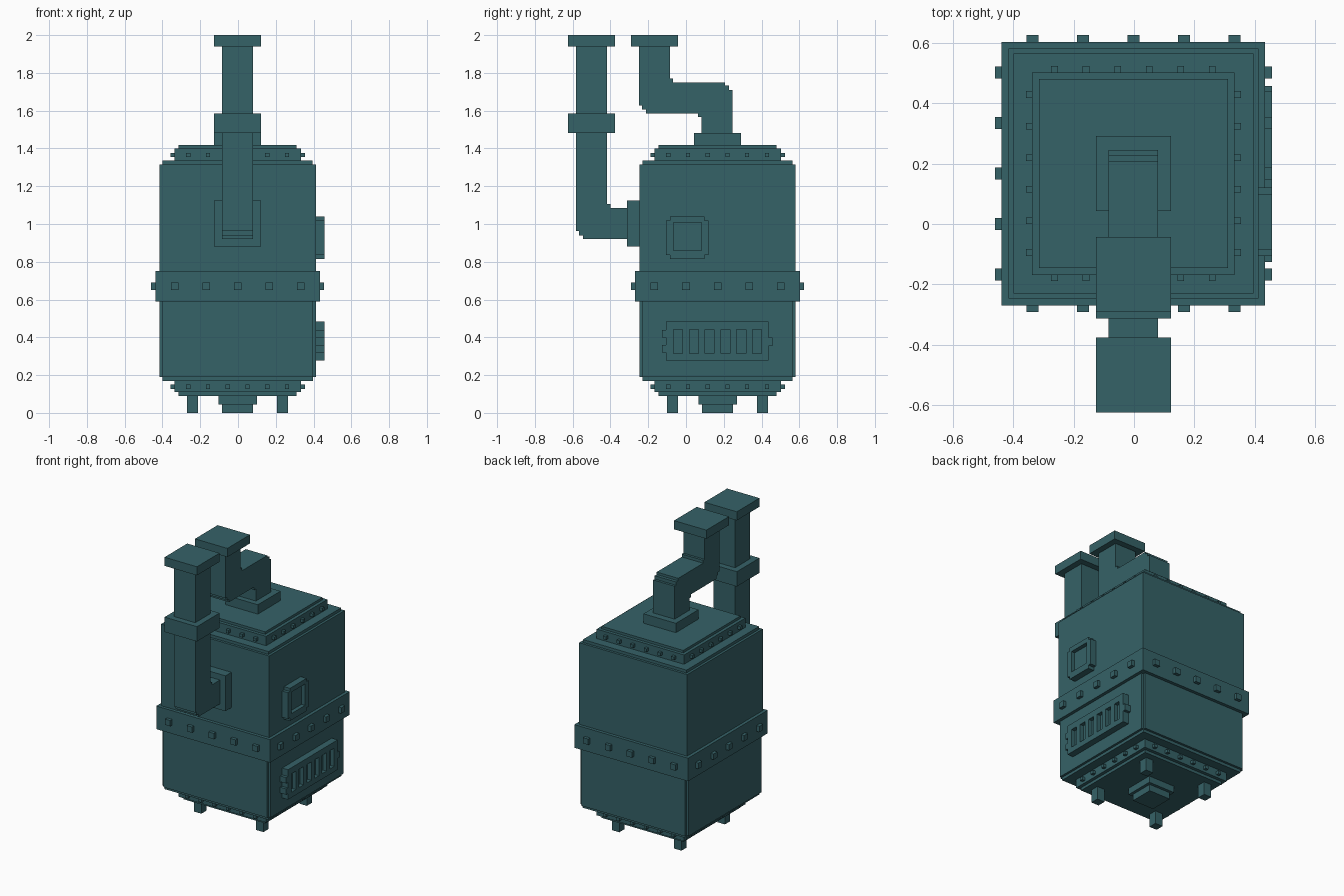
import bpy, bmesh
from mathutils import Vector

if "Cube" in bpy.data.objects:
    bpy.data.objects.remove(bpy.data.objects["Cube"])

CX, CY = -0.002, 0.167          # centre of the boiler body

teal = bpy.data.materials.new("dark teal metal")
teal.diffuse_color = (0.036, 0.122, 0.137, 1)
teal.use_nodes = True
teal.node_tree.nodes["Principled BSDF"].inputs["Base Color"].default_value = teal.diffuse_color


def prism(bm, outline, axis, lo, hi):
    """Extrude a 2D outline along an axis (x: outline is y,z; z: outline is x,y)."""
    def point(p, d):
        return Vector((d, p[0], p[1])) if axis == "x" else Vector((p[0], p[1], d))
    a = [bm.verts.new(point(p, lo)) for p in outline]
    b = [bm.verts.new(point(p, hi)) for p in outline]
    bm.faces.new(a[::-1])
    bm.faces.new(b)
    for i in range(len(a)):
        j = (i + 1) % len(a)
        bm.faces.new((a[i], a[j], b[j], b[i]))


def rect(x0, x1, y0, y1):
    return [(x0, y0), (x1, y0), (x1, y1), (x0, y1)]


def square(cx, cy, h):
    return rect(cx - h, cx + h, cy - h, cy + h)


def notched(cx, cy, h, n):
    """Square with a small square notch cut out of each corner."""
    i = h - n
    pts = [(-i, -h), (i, -h), (i, -i), (h, -i), (h, i), (i, i),
           (i, h), (-i, h), (-i, i), (-h, i), (-h, -i), (-i, -i)]
    return [(cx + x, cy + y) for x, y in pts]


def make(name, parts):
    bm = bmesh.new()
    for p in parts:
        prism(bm, *p)
    bmesh.ops.recalc_face_normals(bm, faces=bm.faces)
    me = bpy.data.meshes.new(name)
    bm.to_mesh(me)
    bm.free()
    me.materials.append(teal)
    ob = bpy.data.objects.new(name, me)
    bpy.context.collection.objects.link(ob)
    return ob


def stack(name, levels):
    """Square tower whose half width changes in flat ledges: (half, z) pairs."""
    bm = bmesh.new()
    rings = [[bm.verts.new((x, y, z)) for x, y in square(CX, CY, h)] for h, z in levels]
    bm.faces.new(rings[0][::-1])
    bm.faces.new(rings[-1])
    for a, b in zip(rings, rings[1:]):
        for i in range(4):
            j = (i + 1) % 4
            bm.faces.new((a[i], a[j], b[j], b[i]))
    bmesh.ops.recalc_face_normals(bm, faces=bm.faces)
    me = bpy.data.meshes.new(name)
    bm.to_mesh(me)
    bm.free()
    me.materials.append(teal)
    ob = bpy.data.objects.new(name, me)
    bpy.context.collection.objects.link(ob)


def rivets(name, z, half, out, r, count, pitch):
    """Rows of square rivets on all four sides of a band."""
    parts = []
    for k in range(count):
        t = (k - (count - 1) / 2) * pitch
        for s in (-1, 1):
            a, b = sorted((s * (half - 0.005), s * out))
            parts.append((rect(CX + a, CX + b, CY + t - r, CY + t + r), "z", z - r, z + r))
            parts.append((rect(CX + t - r, CX + t + r, CY + a, CY + b), "z", z - r, z + r))
    make(name, parts)


def carve(ob, parts):
    """Cut recesses out of an object, then drop the cutter."""
    cutter = make("cutter", parts)
    cutter.hide_render = True
    m = ob.modifiers.new("recess", "BOOLEAN")
    m.operation, m.solver, m.object = "DIFFERENCE", "EXACT", cutter
    dg = bpy.context.evaluated_depsgraph_get()
    me = bpy.data.meshes.new_from_object(ob.evaluated_get(dg))
    ob.modifiers.clear()
    ob.data = me
    bpy.data.objects.remove(cutter)


# Boiler body
stack("base", [(.313, .09), (.313, .11), (.335, .11), (.335, .17), (.398, .17), (.398, .19)])
make("lower_body", [(notched(CX, CY, .414, .016), "z", .19, .59)])
make("belt", [(square(CX, CY, .436), "z", .59, .75)])
stack("upper_body", [(.414, .75), (.414, 1.315), (.397, 1.315), (.397, 1.335), (.335, 1.335),
                     (.335, 1.4), (.313, 1.4), (.313, 1.417)])
rivets("belt_rivets", .67, .436, .458, .02, 5, .167)
rivets("lid_rivets", 1.366, .335, .356, .011, 6, .1045)
rivets("base_rivets", .138, .335, .356, .011, 6, .1045)

# Feet and drain
make("feet", [(square(CX + sx * .238, CY + sy * .238, .029), "z", 0, .09)
              for sx in (-1, 1) for sy in (-1, 1)])
make("drain", [(square(CX, CY, .082), "z", 0, .045), (square(CX, CY, .102), "z", .045, .09)])

# Front pipe: out of the front wall, elbow, up
X0, X1 = CX - .082, CX + .082
front = [(-.31, .92), (-.31, 1.085), (-.4, 1.085), (-.4, 1.105), (-.418, 1.105), (-.418, 1.95),
         (-.582, 1.95), (-.582, .962), (-.566, .962), (-.566, .94), (-.545, .94), (-.545, .92)]
make("front_pipe", [(front, "x", X0, X1)])
make("front_pipe_collars", [(square(CX, -.5, .124), "z", 1.94, 2.0),
                            (square(CX, -.5, .124), "z", 1.482, 1.585),
                            (rect(CX - .124, CX + .124, -.312, -.246), "z", .88, 1.125)])

# Top pipe: up from the lid, forward, then up again
top = [(.081, 1.47), (.245, 1.47), (.245, 1.71), (.228, 1.71), (.228, 1.733), (.206, 1.733),
       (.206, 1.75), (-.068, 1.75), (-.068, 1.77), (-.085, 1.77), (-.085, 1.95), (-.249, 1.95),
       (-.249, 1.627), (-.232, 1.627), (-.232, 1.606), (-.212, 1.606), (-.212, 1.586),
       (.063, 1.586), (.063, 1.566), (.081, 1.566)]
make("top_pipe", [(top, "x", X0, X1)])
make("top_pipe_collars", [(square(CX, .167, .124), "z", 1.415, 1.482),
                          (square(CX, -.167, .124), "z", 1.94, 2.0)])

# Square window frame on the right side
P0, P1, R = .41, .457, .43
window = make("window", [(notched(.007, .928, .113, .022), "x", P0, P1)])
carve(window, [(square(.007, .934, .074), "x", R, .5)])

# Grated fire door with two hinges and a latch
door = [(-.105, .278), (.438, .278), (.438, .355), (.457, .355), (.457, .4), (.438, .4),
        (.438, .485), (-.105, .485), (-.105, .438), (-.126, .438), (-.126, .398), (-.107, .398),
        (-.107, .36), (-.126, .36), (-.126, .32), (-.105, .32)]
grate = make("fire_door", [(door, "x", P0, P1)])
carve(grate, [(rect(c - .024, c + .024, .315, .442), "x", R, .5)
              for c in (CY + (k - 2.5) * .0836 for k in range(6))])
